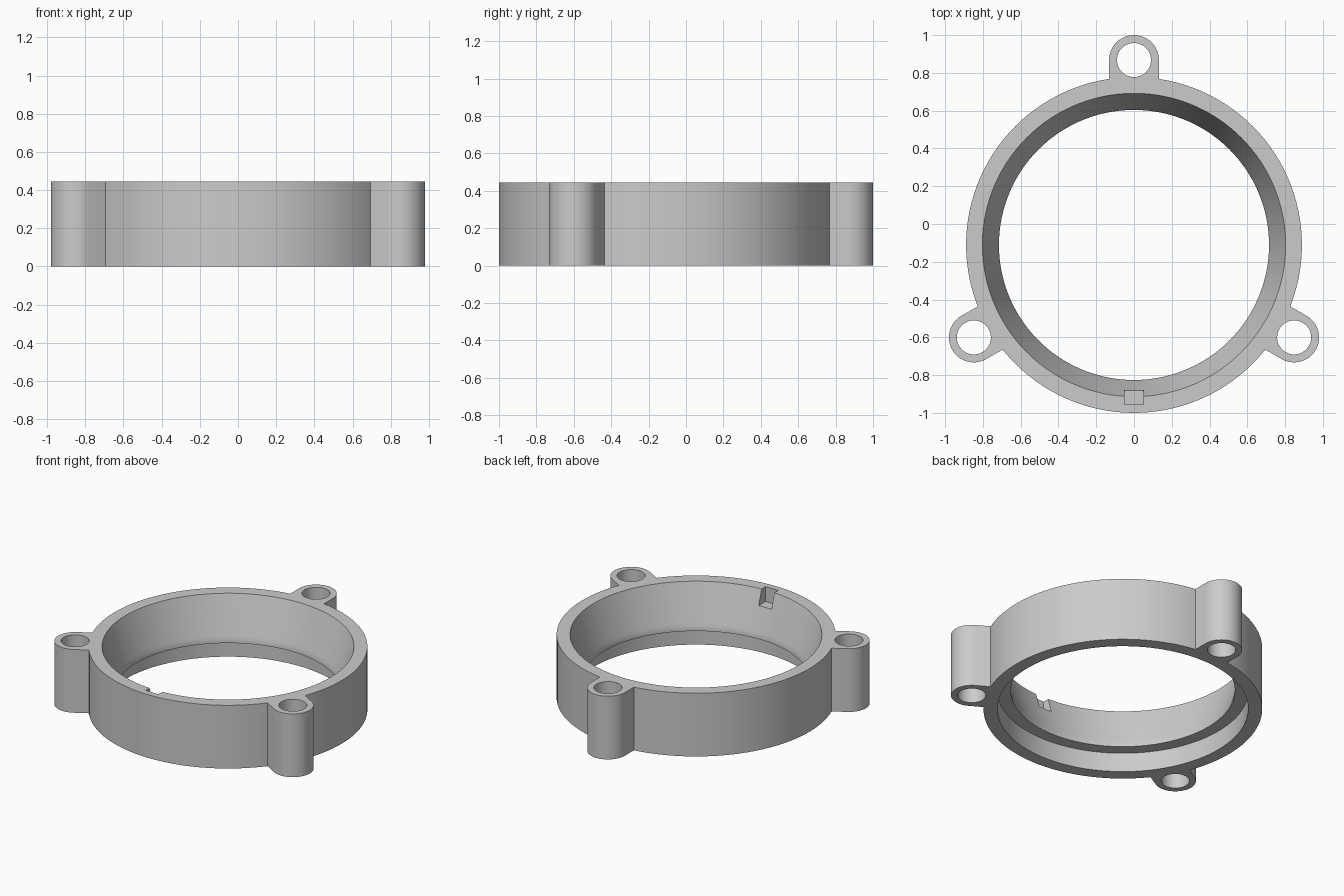
import bpy, bmesh
from math import cos, sin, pi, radians
from mathutils import Matrix, Vector

HEIGHT, CENTRE_Y = 0.445, -0.111
OUTER_R, LUG_DIST, LUG_R, HOLE_R = 0.889, 0.979, 0.132, 0.09

cube = bpy.data.objects.get("Cube")
if cube:
    bpy.data.objects.remove(cube, do_unlink=True)

grey = bpy.data.materials.new("plain grey")
grey.use_nodes = True
colour = (0.6, 0.6, 0.6, 1)
grey.diffuse_color = colour
grey.node_tree.nodes["Principled BSDF"].inputs["Base Color"].default_value = colour


def make_object(name, bm):
    bmesh.ops.recalc_face_normals(bm, faces=bm.faces)
    mesh = bpy.data.meshes.new(name)
    bm.to_mesh(mesh)
    bm.free()
    mesh.materials.append(grey)
    obj = bpy.data.objects.new(name, mesh)
    bpy.context.collection.objects.link(obj)
    obj.location.y = CENTRE_Y
    return obj


def revolve(name, profile, steps=120):
    bm = bmesh.new()
    verts = [bm.verts.new((r, 0, z)) for r, z in profile]
    edges = [bm.edges.new((a, b)) for a, b in zip(verts, verts[1:] + verts[:1])]
    bmesh.ops.spin(bm, geom=verts + edges, axis=(0, 0, 1), cent=(0, 0, 0),
                   angle=2 * pi, steps=steps, use_merge=True)
    bmesh.ops.remove_doubles(bm, verts=bm.verts, dist=1e-5)
    return make_object(name, bm)


def extrude(name, outline, z0, z1, angle=0):
    bm = bmesh.new()
    face = bm.faces.new([bm.verts.new((x, y, z0)) for x, y in outline])
    new = bmesh.ops.extrude_face_region(bm, geom=[face])["geom"]
    bmesh.ops.translate(bm, vec=Vector((0, 0, z1 - z0)),
                        verts=[v for v in new if isinstance(v, bmesh.types.BMVert)])
    bmesh.ops.rotate(bm, verts=bm.verts, cent=(0, 0, 0),
                     matrix=Matrix.Rotation(angle, 3, 'Z'))
    return make_object(name, bm)


def arc(radius, start, end, steps):
    return [(radius * cos(a), LUG_DIST + radius * sin(a))
            for a in (start + (end - start) * i / steps for i in range(steps + 1))]


def combine(target, tool, operation):
    mod = target.modifiers.new(tool.name, 'BOOLEAN')
    mod.object, mod.operation, mod.solver = tool, operation, 'EXACT'
    bpy.context.view_layer.objects.active = target
    bpy.ops.object.modifier_apply(modifier=mod.name)
    bpy.data.objects.remove(tool, do_unlink=True)


# Ring: tapered bore, eased into a narrow lip, with a counterbore underneath
ring = revolve("mounting_ring", [
    (OUTER_R, 0), (OUTER_R, HEIGHT), (0.803, HEIGHT), (0.725, 0.19),
    (0.719, 0.17), (0.715, 0.15), (0.715, 0.135), (0.8, 0.135), (0.8, 0)])

# Three lugs, evenly spaced around the ring
angles = [radians(a) for a in (0, 120, 240)]
lug_outline = [(-LUG_R, 0.84), (LUG_R, 0.84)] + arc(LUG_R, 0, pi, 32)
for a in angles:
    combine(ring, extrude("lug", lug_outline, 0, HEIGHT, a), 'UNION')

# Screw holes through the lugs
hole_outline = arc(HOLE_R, 0, 2 * pi, 48)[:-1]
for a in angles:
    combine(ring, extrude("screw_hole", hole_outline, -0.1, HEIGHT + 0.1, a), 'DIFFERENCE')

# Locating notch in the front of the rim
notch_outline = [(-0.05, -0.845), (0.05, -0.845), (0.05, -0.7), (-0.05, -0.7)]
combine(ring, extrude("notch", notch_outline, 0.34, HEIGHT + 0.1), 'DIFFERENCE')

# Smooth round walls, sharp rims
bpy.ops.object.select_all(action='DESELECT')
ring.select_set(True)
bpy.context.view_layer.objects.active = ring
bpy.ops.object.shade_smooth_by_angle(angle=radians(25))
